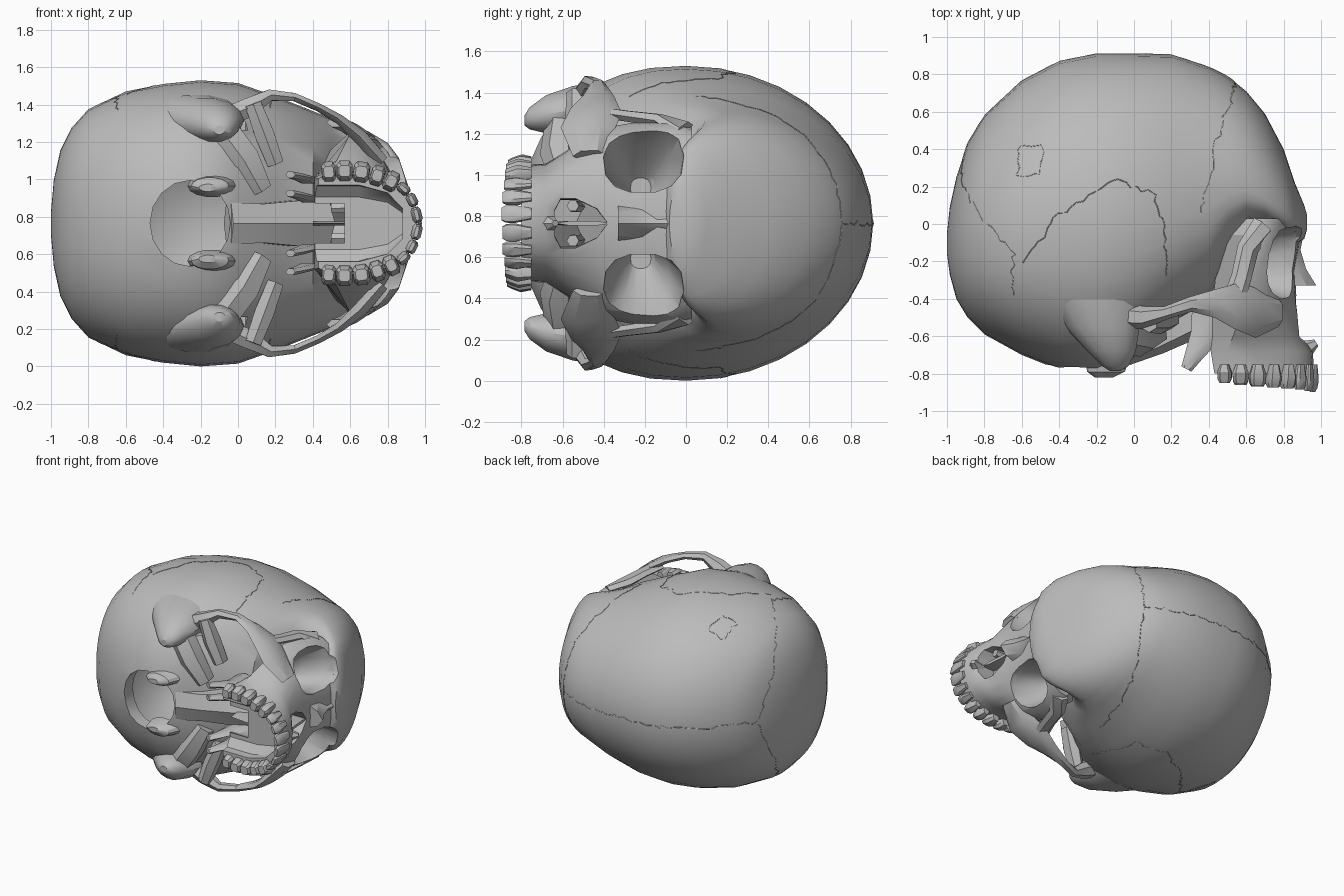
import bpy, bmesh, math, random
from mathutils import Vector, Matrix

if "Cube" in bpy.data.objects:
    bpy.data.objects.remove(bpy.data.objects["Cube"], do_unlink=True)
random.seed(4)
MID = 0.765  # the plane of symmetry lies at this height

bone = bpy.data.materials.new("bone_grey")
bone.use_nodes = True
COLOUR = (0.5, 0.5, 0.5, 1)
bone.diffuse_color = COLOUR
bone.node_tree.nodes["Principled BSDF"].inputs["Base Color"].default_value = COLOUR


def make(name, bm):
    bmesh.ops.recalc_face_normals(bm, faces=bm.faces)
    mesh = bpy.data.meshes.new(name)
    bm.to_mesh(mesh)
    bm.free()
    mesh.materials.append(bone)
    obj = bpy.data.objects.new(name, mesh)
    bpy.context.collection.objects.link(obj)
    return obj


def loft(name, rings):
    """Skin closed rings of points; points are (x, y, offset from the mid plane)."""
    bm = bmesh.new()
    rows = [[bm.verts.new((x, y, z + MID)) for x, y, z in r] for r in rings]
    n = len(rows[0])
    for a, b in zip(rows, rows[1:]):
        for i in range(n):
            bm.faces.new((a[i], a[(i + 1) % n], b[(i + 1) % n], b[i]))
    bm.faces.new(rows[0])
    bm.faces.new(rows[-1])
    return make(name, bm)


def spow(v, e):
    return math.copysign(abs(v) ** e, v)


def oval(x, y, z, ry, rz, n=14, e=0.8):
    """Ring facing forward."""
    return [(x, y + ry * spow(math.cos(math.tau * i / n), e),
             z + rz * spow(math.sin(math.tau * i / n), e)) for i in range(n)]


def disc(x, y, z, rx, rz, n=14):
    """Ring facing down."""
    return [(x + rx * math.cos(math.tau * i / n), y, z + rz * math.sin(math.tau * i / n)) for i in range(n)]


def bar(name, path):
    """Sweep a six sided section; each stop is (x, y, z, half height y, half thickness)."""
    rings = []
    for i, (x, y, z, h, t) in enumerate(path):
        a, b = path[max(i - 1, 0)], path[min(i + 1, len(path) - 1)]
        d = Vector((b[0] - a[0], b[1] - a[1], b[2] - a[2])).normalized()
        side = d.cross(Vector((0, 1, 0))) if abs(d.y) < 0.8 else Vector((0, 0, 1))
        side.normalize()
        up = side.cross(d)
        rings.append([Vector((x, y, z)) + up * h * math.cos(k * math.tau / 6)
                      + side * t * math.sin(k * math.tau / 6) for k in range(6)])
    return loft(name, rings)


def cut(obj, cutters):
    bpy.context.view_layer.objects.active = obj
    for c in cutters:
        c.hide_render = True
        mod = obj.modifiers.new("cut", 'BOOLEAN')
        mod.operation, mod.solver, mod.object = 'DIFFERENCE', 'EXACT', c
        bpy.ops.object.modifier_apply(modifier=mod.name)


# Braincase: x, top, bottom, half width, level of greatest width
STATIONS = [(-1, -.05, -.16, .06, -.1), (-.985, .09, -.27, .23, -.1), (-.95, .25, -.4, .39, -.08),
            (-.89, .43, -.5, .51, -.07), (-.8, .58, -.59, .61, -.05), (-.6, .765, -.7, .705, -.03),
            (-.4, .87, -.78, .745, 0), (-.2, .91, -.80, .765, 0), (0, .91, -.72, .75, 0),
            (.2, .905, -.53, .68, .02), (.4, .84, -.42, .6, .08), (.5, .79, -.18, .56, .15),
            (.6, .71, -.04, .53, .18), (.7, .59, -.02, .49, .14), (.8, .4, -.08, .43, .08),
            (.86, .22, -.11, .35, .02), (.91, .1, -.08, .2, 0), (.925, .05, -.03, .08, 0)]


def braincase(name, scale=1):
    rings = []
    for x, top, bot, hw, mid in STATIONS:
        ring = []
        for i in range(36):
            c, s = math.cos(math.tau * i / 36), math.sin(math.tau * i / 36)
            if c < 0:
                c, s = spow(c, .88), spow(s, .88)
            y = mid + c * ((top - mid) if c > 0 else (mid - bot))
            ring.append((-.05 + (x + .05) * scale, .05 + (y - .05) * scale, hw * s * scale))
        rings.append(ring)
    return loft(name, rings)


cranium = braincase("cranium")
cavity = braincase("cavity_cutter", .89)

# Facial block: y, back x, side x, front x, half width, back narrowing, roundness
FACE = [(-.8, .43, .5, .965, .28, .85, .8), (-.68, .41, .5, .955, .29, .85, .8),
        (-.6, .42, .53, .9, .34, .75, .85), (-.42, .42, .59, .87, .46, .55, 1),
        (-.25, .44, .6, .86, .49, .58, 1), (-.06, .45, .63, .89, .5, .7, 1),
        (.03, .5, .66, .89, .46, .7, .9)]
rings = []
for y, xb, xs, xf, hw, k, e in FACE:
    arc = [math.pi * (i / 14 - .5) for i in range(15)]
    rings.append([(xb, y, -hw * k)]
                 + [(xs + (xf - xs) * spow(math.cos(a), e), y, hw * spow(math.sin(a), e)) for a in arc]
                 + [(xb, y, hw * k)])
face = loft("facial_bones", rings)

# Hollows: eye sockets, nose opening, palate, rear airway, spinal opening, ear canals
sockets = [loft("socket_cutter", [oval(1.05, -.21, s * .345, .22, .19), oval(.78, -.21, s * .32, .19, .175),
                                  oval(.62, -.21, s * .25, .13, .13), oval(.48, -.22, s * .17, .05, .05)])
           for s in (-1, 1)]
nose = loft("nose_cutter", [[(x, -.64 + .26 * v, w * k) for v, w in
                             ((0, -.06), (.12, -.12), (.4, -.12), (.8, -.07), (1, 0),
                              (.8, .07), (.4, .12), (.12, .12), (0, .06))]
                            for x, k in ((1.1, 1), (.7, 1), (.3, .9))])
palate = loft("palate_cutter", [[(.38, y, -w), (.65, y, -w), (.8, y, -w * .8), (.88, y, -w * .4),
                                 (.88, y, w * .4), (.8, y, w * .8), (.65, y, w), (.38, y, w)]
                                for y, w in ((-.9, .21), (-.74, .2), (-.69, .14))])
airway = loft("airway_cutter", [oval(x, -.58, 0, .16, .13) for x in (.36, .57)])
foramen = loft("foramen_cutter", [disc(-.255, y, 0, .215, .23, 16) for y in (-1, -.5)])
canals = [loft("ear_cutter", [[(x, y, s * w) for x, y, _ in
                               [(.02 + .035 * math.cos(i), -.53 + .04 * math.sin(i), 0) for i in range(6)]]
                              for w in (.5, .9)]) for s in (-1, 1)]
suture_base = cranium.data.copy()
cut(cranium, [cavity, foramen] + canals + sockets)
cut(face, sockets + [nose, palate, airway])
for c in sockets + canals + [cavity, nose, palate, airway, foramen]:
    bpy.data.objects.remove(c, do_unlink=True)

# Paired bones
for s, side in ((1, "left"), (-1, "right")):
    bar(side + "_cheek_arch", [(-.08, -.49, s * .56, .07, .06), (.06, -.5, s * .62, .06, .06),
                               (.17, -.475, s * .685, .035, .035), (.3, -.43, s * .675, .04, .025),
                               (.43, -.425, s * .62, .075, .025), (.55, -.435, s * .55, .125, .03),
                               (.66, -.48, s * .455, .13, .045), (.77, -.47, s * .33, .08, .04)])
    bar(side + "_socket_rim", [(.53, -.42, s * .54, .06, .03), (.575, -.28, s * .52, .055, .03),
                               (.61, -.13, s * .5, .06, .035), (.69, -.01, s * .45, .07, .04)])
    loft(side + "_mastoid", [disc(-.22, -.4, s * .56, .26, .13), disc(-.17, -.55, s * .55, .2, .12),
                             disc(-.12, -.68, s * .53, .13, .095), disc(-.1, -.76, s * .51, .07, .055),
                             disc(-.1, -.785, s * .5, .03, .025)])
    loft(side + "_condyle", [disc(-.14, -.7, s * .2, .13, .06), disc(-.15, -.79, s * .2, .1, .045),
                             disc(-.16, -.82, s * .19, .05, .02)])
    bar(side + "_petrous_ridge", [(-.06, -.6, s * .46, .09, .1), (.03, -.62, s * .34, .09, .1),
                                  (.12, -.58, s * .18, .07, .07)])
    bar(side + "_joint_ridge", [(.08, -.53, s * .64, .05, .05), (.14, -.52, s * .48, .07, .06),
                                (.2, -.5, s * .32, .06, .05)])
    for z, w in ((.13, .02), (.23, .02)):
        bar(side + "_pterygoid_plate", [(.41, -.44, s * z, .1, w), (.38, -.6, s * z, .08, w),
                                        (.32, -.7, s * (z + .02), .05, w), (.28, -.775, s * (z + .03), .03, w)])
    bar(side + "_nose_shell", [(.84, -.55, s * .085, .03, .03), (.5, -.53, s * .08, .04, .03)])

# Middle bones
bar("skull_base", [(-.05, -.7, 0, .06, .13), (.12, -.62, 0, .08, .12), (.3, -.52, 0, .1, .14),
                   (.46, -.43, 0, .12, .14)])
bar("nose_septum", [(.87, -.5, 0, .14, .012), (.6, -.52, 0, .16, .012), (.4, -.52, 0, .14, .012)])
bar("nose_spine", [(.9, -.68, 0, .06, .06), (.975, -.635, 0, .02, .015)])
loft("nasal_bones", [[(x - .16, y, -w), (x - .05, y, -w * .6), (x, y, 0), (x - .05, y, w * .6), (x - .16, y, w)]
                     for x, y, w in ((.91, -.04, .13), (.89, -.14, .11), (.92, -.24, .11), (.975, -.33, .1))])

# Upper teeth: x, offset, half width
TEETH = [(.955, .045, .042), (.93, .125, .036), (.885, .185, .036), (.82, .225, .037),
         (.745, .255, .037), (.66, .275, .044), (.57, .28, .043), (.485, .275, .038)]
for s in (1, -1):
    for i, (x, z, w) in enumerate(TEETH):
        a, b = TEETH[max(i - 1, 0)], TEETH[min(i + 1, 7)]
        along = Vector((b[0] - a[0], 0, b[1] - a[1])).normalized()
        if i == 0:
            along = Vector((-.25, 0, 1)).normalized()
        out = along.cross(Vector((0, 1, 0)))
        depth = .025 if i < 3 else .05
        tip = -.9 + .006 * i + random.uniform(0, .01)
        tooth = []
        for y, k, d in ((-.75, .6, .9), (tip + .06, 1, 1.1), (tip + .02, .95, .8), (tip, .7, .4 if i < 3 else .6)):
            ring = [Vector((x, y, z)) + along * w * k * p + out * depth * d * q
                    for p, q in ((-1, -.6), (-.6, -1), (.6, -1), (1, -.6), (1, .6), (.6, 1), (-.6, 1), (-1, .6))]
            tooth.append([(v.x, v.y, v.z * s) for v in ring])
        loft("tooth", tooth)

# Sutures: thin wandering seams laid on the braincase
shell = bpy.data.objects.new("shell", suture_base)
bpy.context.collection.objects.link(shell)
bpy.context.view_layer.update()


def suture(name, stops):
    pts = []
    for a, b in zip(stops, stops[1:]):
        a, b = Vector(a), Vector(b)
        n = max(2, int((b - a).length / .035))
        pts += [a.lerp(b, i / n) + Vector([random.uniform(-.014, .014) for _ in range(3)]) for i in range(n)]
    pts.append(Vector(stops[-1]))
    curve = bpy.data.curves.new(name, 'CURVE')
    curve.dimensions, curve.bevel_depth, curve.bevel_resolution = '3D', .003, 0
    spline = curve.splines.new('POLY')
    spline.points.add(len(pts) - 1)
    for p, v in zip(spline.points, pts):
        hit = shell.closest_point_on_mesh(v + Vector((0, 0, MID)))[1]
        p.co = (*hit, 1)
    curve.materials.append(bone)
    bpy.context.collection.objects.link(bpy.data.objects.new(name, curve))


for s in (1, -1):
    suture("coronal_suture", [(.55, .77, 0), (.5, .65, s * .3), (.42, .4, s * .5), (.35, .05, s * .6)])
    suture("lambdoid_suture", [(-.9, .4, 0), (-.85, .1, s * .5), (-.65, -.15, s * .68), (-.65, -.4, s * .6)])
    suture("squamous_suture", [(-.6, -.2, s * .7), (-.4, .05, s * .75), (-.12, .24, s * .74),
                               (.12, .16, s * .71), (.2, -.3, s * .66)])
suture("sagittal_suture", [(.55, .77, 0), (.2, .92, 0), (-.2, .92, 0), (-.6, .77, 0), (-.9, .4, 0)])
suture("small_square_seam", [(-.64, .42, .6), (-.48, .42, .6), (-.49, .27, .68), (-.65, .27, .68), (-.64, .42, .6)])
bpy.data.objects.remove(shell, do_unlink=True)

# Soft shading with crisp edges
bpy.ops.object.select_all(action='DESELECT')
for o in bpy.context.scene.objects:
    if o.type == 'MESH':
        o.select_set(True)
        bpy.context.view_layer.objects.active = o
bpy.ops.object.shade_smooth_by_angle(angle=math.radians(32))
